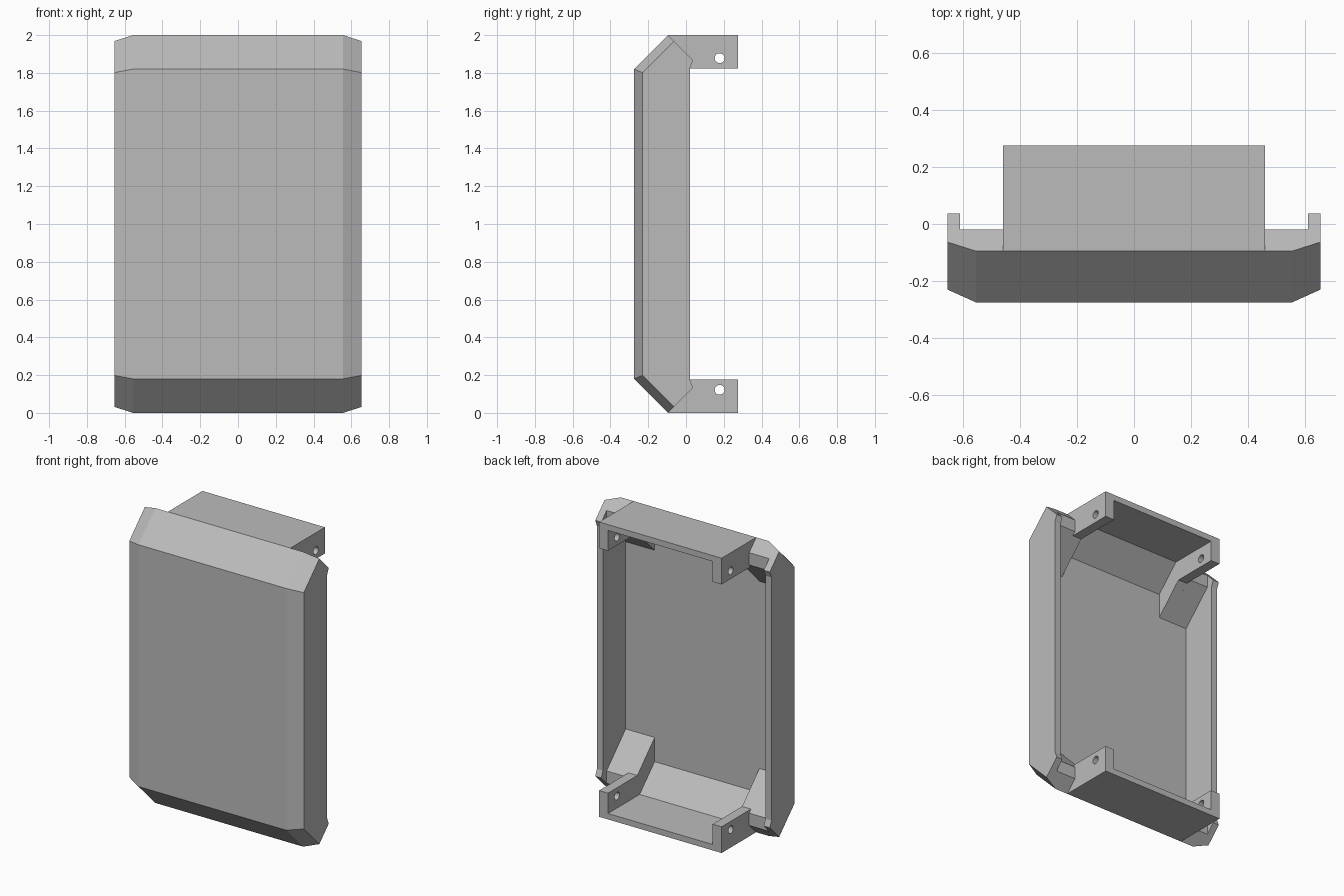
import bpy
import bmesh
from mathutils import Matrix

old = bpy.data.objects.get("Cube")
if old:
    bpy.data.objects.remove(old, do_unlink=True)

grey = bpy.data.materials.new("plain_grey")
grey.use_nodes = True
GREY = (0.5, 0.5, 0.5, 1)
grey.diffuse_color = GREY
grey.node_tree.nodes["Principled BSDF"].inputs["Base Color"].default_value = GREY

HALF, FLAT, INNER = 0.655, 0.555, 0.61   # side, start of side chamfer, inner wall
TAB, TAB_IN = 0.46, 0.393                # bracket outer and inner half widths
SKIN, CHAMFER = 0.05, 0.045
BACK, TAB_H = 0.275, 0.178


def lower(d):
    """Bottom half of the folded front profile, offset inwards by d."""
    return [(-0.095 + 0.707 * d, 0.707 * d), (-BACK + d, 0.18 + 0.414 * d)]


def flip(points):
    """Mirror a y-z profile top to bottom, keeping the loop order."""
    return [(y, 2 - z) for y, z in reversed(points)]


def path(d):
    return lower(d) + flip(lower(d))


def loft(name, sections):
    """Solid through matching y-z loops placed along x."""
    bm = bmesh.new()
    rings = [[bm.verts.new((x, y, z)) for y, z in loop] for x, loop in sections]
    n = len(rings[0])
    for a, b in zip(rings, rings[1:]):
        for i in range(n):
            j = (i + 1) % n
            bm.faces.new((a[i], a[j], b[j], b[i]))
    bm.faces.new(rings[0])
    bm.faces.new(rings[-1])
    bmesh.ops.recalc_face_normals(bm, faces=bm.faces[:])
    mesh = bpy.data.meshes.new(name)
    bm.to_mesh(mesh)
    bm.free()
    mesh.materials.append(grey)
    obj = bpy.data.objects.new(name, mesh)
    bpy.context.collection.objects.link(obj)
    return obj


def drill(obj, y, z, radius):
    """Cut a round hole along x through a part."""
    bm = bmesh.new()
    bmesh.ops.create_cone(bm, cap_ends=True, segments=24, radius1=radius,
                          radius2=radius, depth=3,
                          matrix=Matrix.Translation((0, y, z)) @ Matrix.Rotation(1.5708, 4, "Y"))
    mesh = bpy.data.meshes.new("hole_cutter")
    bm.to_mesh(mesh)
    bm.free()
    mesh.materials.append(grey)
    cutter = bpy.data.objects.new("hole_cutter", mesh)
    cutter.hide_render = True
    bpy.context.collection.objects.link(cutter)
    mod = obj.modifiers.new("hole", "BOOLEAN")
    mod.operation, mod.solver, mod.object = "DIFFERENCE", "EXACT", cutter
    bpy.context.view_layer.objects.active = obj
    bpy.ops.object.modifier_apply(modifier=mod.name)
    bpy.data.objects.remove(cutter, do_unlink=True)


# Folded front panel with the start of its side chamfers
mid = CHAMFER * (INNER - FLAT) / (HALF - FLAT)
skin = list(reversed(path(SKIN)))
loft("front_panel", [(x, path(d) + skin) for x, d in
                     ((-INNER, mid), (-FLAT, 0), (FLAT, 0), (INNER, mid))])

# Side walls carry the chamfer out to the edge and end in a hooked rim
hook = [(0.037, 0.132), (0.02, 0.175)]
rim = flip(hook) + list(reversed(hook))
rim = flip(hook)[::-1] + hook[::-1]
for side, s in (("left", 1), ("right", -1)):
    loft(side + "_side_wall", [(s * INNER, path(mid) + rim), (s * HALF, path(CHAMFER) + rim)])

# Brackets at both ends, with drilled cheeks and corner blocks
end, bend = lower(SKIN)
plate = [(-0.095, 0), (BACK, 0), (BACK, 0.04), (-0.064, 0.04)]
cheek = [(-0.095, 0), (BACK, 0), (BACK, TAB_H), (-0.04, TAB_H), (bend[0], 0.365), bend, end]
block = [end, (-0.02, 0.075), (-0.02, 0.158), (bend[0], 0.365), bend]

for level, place in (("bottom", list), ("top", flip)):
    loft(level + "_bracket_plate", [(x, place(plate)) for x in (-TAB_IN, TAB_IN)])
    for side, s in (("left", 1), ("right", -1)):
        wall = loft(f"{level}_{side}_bracket_cheek",
                    [(s * x, place(cheek)) for x in (TAB_IN, TAB)])
        drill(wall, 0.178, 0.122 if level == "bottom" else 1.878, 0.026)
        loft(f"{level}_{side}_corner_block",
             [(s * x, place(block)) for x in (TAB, INNER)])
